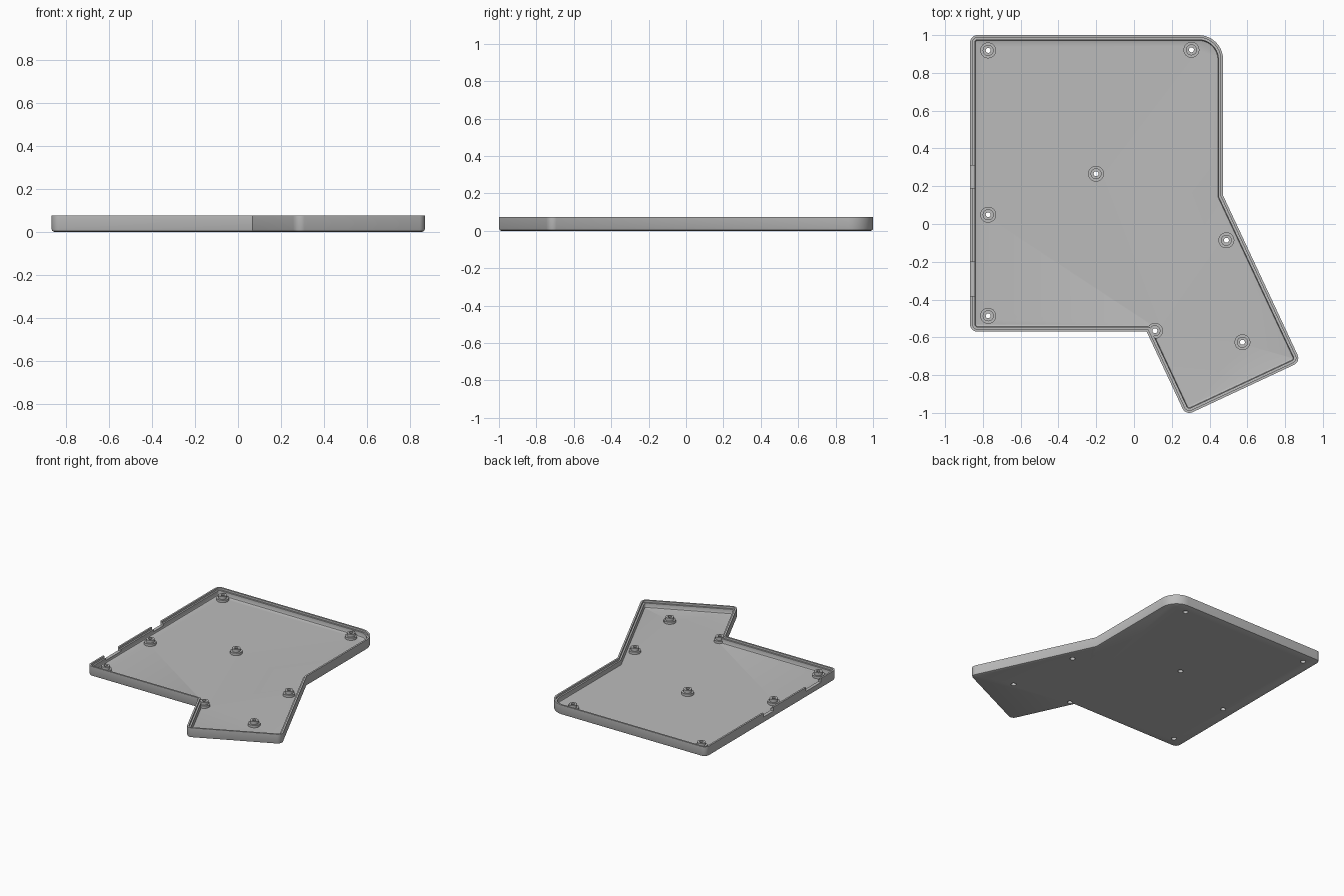
import bpy, bmesh, math
from mathutils import Vector

if "Cube" in bpy.data.objects:
    bpy.data.objects.remove(bpy.data.objects["Cube"], do_unlink=True)

grey = bpy.data.materials.new("light grey plastic")
grey.use_nodes = True
tone = (0.5, 0.5, 0.5, 1)
grey.diffuse_color = tone
grey.node_tree.nodes["Principled BSDF"].inputs["Base Color"].default_value = tone


def make_object(name, bm):
    bmesh.ops.recalc_face_normals(bm, faces=bm.faces)
    mesh = bpy.data.meshes.new(name)
    bm.to_mesh(mesh)
    bm.free()
    mesh.materials.append(grey)
    obj = bpy.data.objects.new(name, mesh)
    bpy.context.collection.objects.link(obj)
    return obj


def smooth(obj):
    bpy.ops.object.select_all(action='DESELECT')
    obj.select_set(True)
    bpy.context.view_layer.objects.active = obj
    bpy.ops.object.shade_smooth_by_angle(angle=math.radians(32))


# Outline corners, counter-clockwise: x, y, corner radius (0 = sharp)
CORNERS = [(-0.868, -0.57, 0.04), (0.067, -0.57, 0), (0.274, -1.013, 0.04),
           (0.883, -0.729, 0.04), (0.472, 0.15, 0), (0.472, 1.0, 0.13),
           (-0.868, 1.0, 0.04)]


def outline(inset, steps=10):
    """The case outline moved inwards, with rounded corners."""
    points = []
    for i, (x, y, r) in enumerate(CORNERS):
        p = Vector((x, y))
        before = Vector(CORNERS[i - 1][:2])
        after = Vector(CORNERS[(i + 1) % len(CORNERS)][:2])
        e1, e2 = (p - before).normalized(), (after - p).normalized()
        n1, n2 = Vector((-e1.y, e1.x)), Vector((-e2.y, e2.x))
        mitre = (n1 + n2) / (1 + n1.dot(n2))
        if r == 0:
            points.append(p + mitre * inset)
            continue
        centre = p + mitre * r
        start = math.atan2(-n1.y, -n1.x)
        sweep = math.acos(max(-1, min(1, n1.dot(n2))))
        for k in range(steps + 1):
            a = start + sweep * k / steps
            points.append(centre + Vector((math.cos(a), math.sin(a))) * (r - inset))
    return points


def loft(bm, rings, closed=False):
    n = len(rings[0])
    pairs = list(zip(rings, rings[1:]))
    if closed:
        pairs.append((rings[-1], rings[0]))
    for a, b in pairs:
        for i in range(n):
            j = (i + 1) % n
            bm.faces.new((a[i], a[j], b[j], b[i]))


# Tray: rounded base edge, wall, stepped lip, floor fillet (inset, height)
FLOOR = 0.025
SECTION = [(0.012, 0), (0.0035, 0.0035), (0, 0.012), (0, 0.075), (0.013, 0.075),
           (0.013, 0.06), (0.025, 0.06), (0.025, 0.035), (0.028, 0.028), (0.035, FLOOR)]
bm = bmesh.new()
rings = [[bm.verts.new((p.x, p.y, z)) for p in outline(d)] for d, z in SECTION]
loft(bm, rings)
bm.faces.new(rings[0])
bm.faces.new(rings[-1])
tray = make_object("case_tray", bm)

# Screw positions
SCREWS = [(-0.772, 0.919), (0.304, 0.922), (-0.201, 0.266), (-0.772, 0.049),
          (0.489, -0.086), (-0.772, -0.486), (0.111, -0.565), (0.574, -0.626)]

# Cutter for screw holes and the two port notches in the side wall
bm = bmesh.new()
for x, y in SCREWS:
    made = bmesh.ops.create_cone(bm, cap_ends=True, segments=32,
                                 radius1=0.018, radius2=0.018, depth=0.2)
    bmesh.ops.translate(bm, verts=made["verts"], vec=(x, y, 0))
for low, high in [(0.19, 0.31), (-0.38, -0.20)]:
    made = bmesh.ops.create_cube(bm, size=1)
    bmesh.ops.scale(bm, verts=made["verts"], vec=(0.1, high - low, 0.1))
    bmesh.ops.translate(bm, verts=made["verts"], vec=(-0.87, (low + high) / 2, 0.095))
cutter = make_object("hole_cutter", bm)
cutter.hide_render = True

cut = tray.modifiers.new("holes", 'BOOLEAN')
cut.operation = 'DIFFERENCE'
cut.solver = 'EXACT'
cut.object = cutter
bpy.ops.object.select_all(action='DESELECT')
bpy.context.view_layer.objects.active = tray
tray.select_set(True)
bpy.ops.object.modifier_apply(modifier=cut.name)
bpy.data.objects.remove(cutter, do_unlink=True)
smooth(tray)

# Stepped screw bosses (radius, height), hollow through the middle
BOSS = [(0.018, 0.02), (0.042, 0.02), (0.042, 0.043), (0.029, 0.043),
        (0.029, 0.065), (0.013, 0.065), (0.013, 0.04), (0.018, 0.04)]
for number, (x, y) in enumerate(SCREWS, 1):
    bm = bmesh.new()
    rings = []
    for r, z in BOSS:
        angles = [2 * math.pi * k / 32 for k in range(32)]
        rings.append([bm.verts.new((x + r * math.cos(a), y + r * math.sin(a), z))
                      for a in angles])
    loft(bm, rings, closed=True)
    smooth(make_object(f"screw_boss_{number}", bm))
